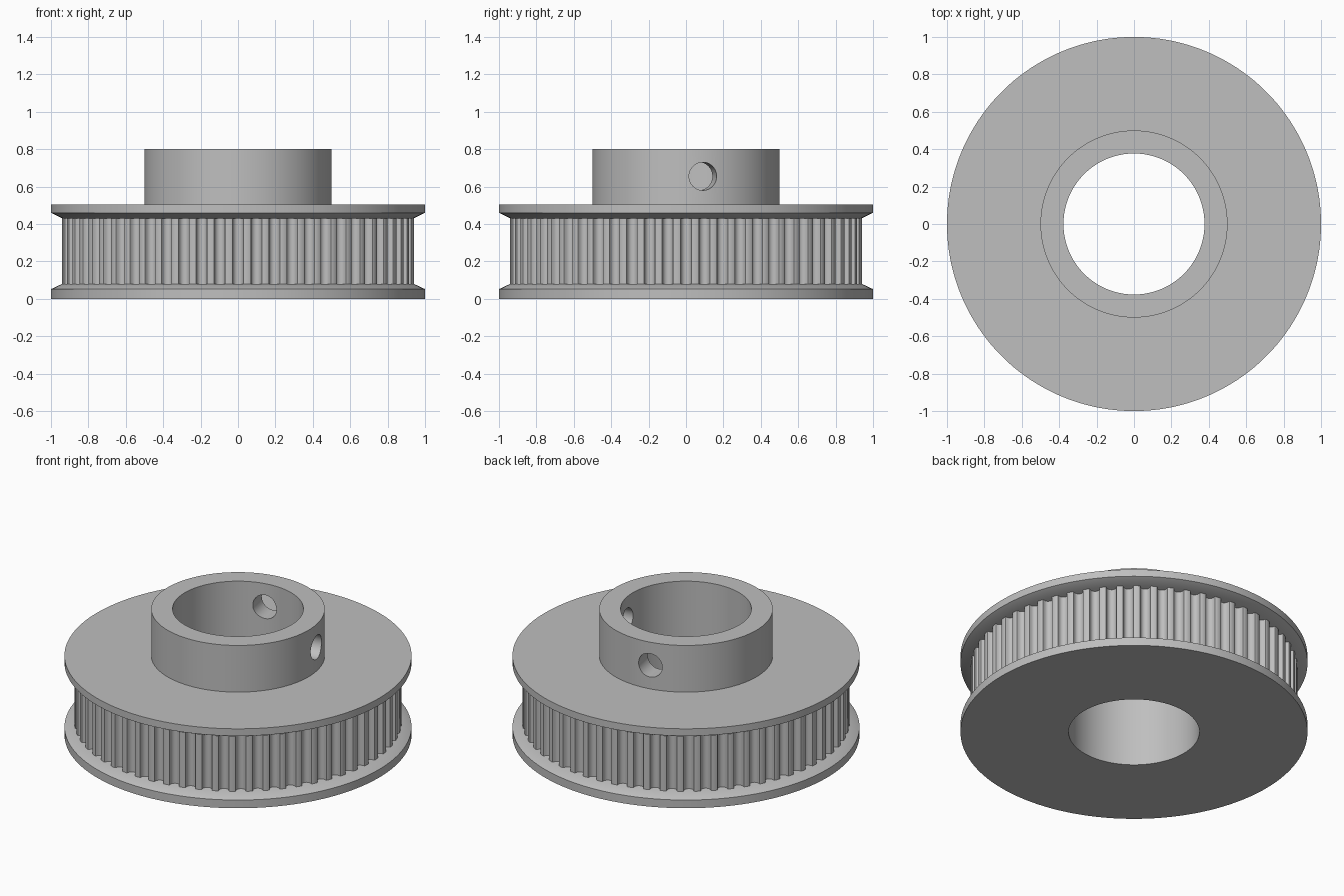
import bpy, bmesh, math
from mathutils import Matrix

cube = bpy.data.objects.get("Cube")
if cube:
    bpy.data.objects.remove(cube, do_unlink=True)

BORE, HUB, FLANGE, TOOTH_TOP = 0.377, 0.5, 1.0, 0.942
TEETH = 60
Z_TEETH, Z_FLANGE, Z_TOP = (0.08, 0.43), 0.505, 0.802

metal = bpy.data.materials.new("grey metal")
metal.use_nodes = True
grey = (0.52, 0.52, 0.52, 1)
metal.diffuse_color = grey
metal.node_tree.nodes["Principled BSDF"].inputs["Base Color"].default_value = grey


def finish(bm, name):
    bmesh.ops.recalc_face_normals(bm, faces=bm.faces)
    mesh = bpy.data.meshes.new(name)
    bm.to_mesh(mesh)
    bm.free()
    mesh.materials.append(metal)
    obj = bpy.data.objects.new(name, mesh)
    bpy.context.collection.objects.link(obj)
    return obj


def smooth(obj):
    obj.data.shade_smooth()
    obj.data.set_sharp_from_angle(angle=math.radians(30))


def ring_part(name, loops):
    """Join closed loops of (angle, radius, z) points into a tube-like ring."""
    bm = bmesh.new()
    rings = [[bm.verts.new((r * math.cos(a), r * math.sin(a), z)) for a, r, z in loop]
             for loop in loops]
    n = len(rings[0])
    for k, ring in enumerate(rings):
        nxt = rings[(k + 1) % len(rings)]
        for i in range(n):
            j = (i + 1) % n
            bm.faces.new((ring[i], ring[j], nxt[j], nxt[i]))
    obj = finish(bm, name)
    smooth(obj)
    return obj


def lathe(name, profile, steps=180):
    angles = [math.tau * i / steps for i in range(steps)]
    return ring_part(name, [[(a, r, z) for a in angles] for r, z in profile])


# Flanges with bevelled inner lips
lathe("lower_flange", [(BORE, 0), (FLANGE, 0), (FLANGE, 0.052),
                       (0.94, Z_TEETH[0]), (BORE, Z_TEETH[0])])
lathe("upper_flange", [(BORE, Z_FLANGE), (FLANGE, Z_FLANGE), (FLANGE, 0.46),
                       (0.94, Z_TEETH[1]), (BORE, Z_TEETH[1])])

# Toothed ring: round-bottomed grooves with softened lips
groove_r, groove_depth = 0.028, 0.0375
centre = TOOTH_TOP - groove_depth + groove_r
groove = [(-0.034, TOOTH_TOP), (-0.030, TOOTH_TOP - 0.002)]
for i in range(9):
    t = math.pi * i / 8
    groove.append((-groove_r * math.cos(t), centre - groove_r * math.sin(t)))
groove += [(-x, y) for x, y in reversed(groove[:2])]
outline = []
for k in range(TEETH):
    outline += [(math.tau * k / TEETH + math.atan2(x, y), math.hypot(x, y))
                for x, y in groove]
low, high = Z_TEETH
ring_part("toothed_ring", [
    [(a, r, low) for a, r in outline], [(a, r, high) for a, r in outline],
    [(a, BORE, high) for a, r in outline], [(a, BORE, low) for a, r in outline]])

# Hub with two radial set screw holes a quarter turn apart
hub = lathe("hub", [(BORE, Z_FLANGE), (HUB, Z_FLANGE), (HUB, Z_TOP), (BORE, Z_TOP)])
for degrees in (10.5, 100.5):
    bm = bmesh.new()
    bmesh.ops.create_cone(bm, cap_ends=True, segments=48, radius1=0.075,
                          radius2=0.075, depth=0.4)
    place = (Matrix.Rotation(math.radians(degrees), 4, 'Z')
             @ Matrix.Translation((0.45, 0, 0.655))
             @ Matrix.Rotation(math.pi / 2, 4, 'Y'))
    bmesh.ops.transform(bm, matrix=place, verts=bm.verts)
    cutter = finish(bm, "screw_hole_cutter")
    cutter.hide_render = True
    cut = hub.modifiers.new("screw_hole", 'BOOLEAN')
    cut.operation = 'DIFFERENCE'
    cut.solver = 'EXACT'
    cut.object = cutter
    bpy.context.view_layer.objects.active = hub
    bpy.ops.object.modifier_apply(modifier=cut.name)
    bpy.data.objects.remove(cutter, do_unlink=True)
smooth(hub)
